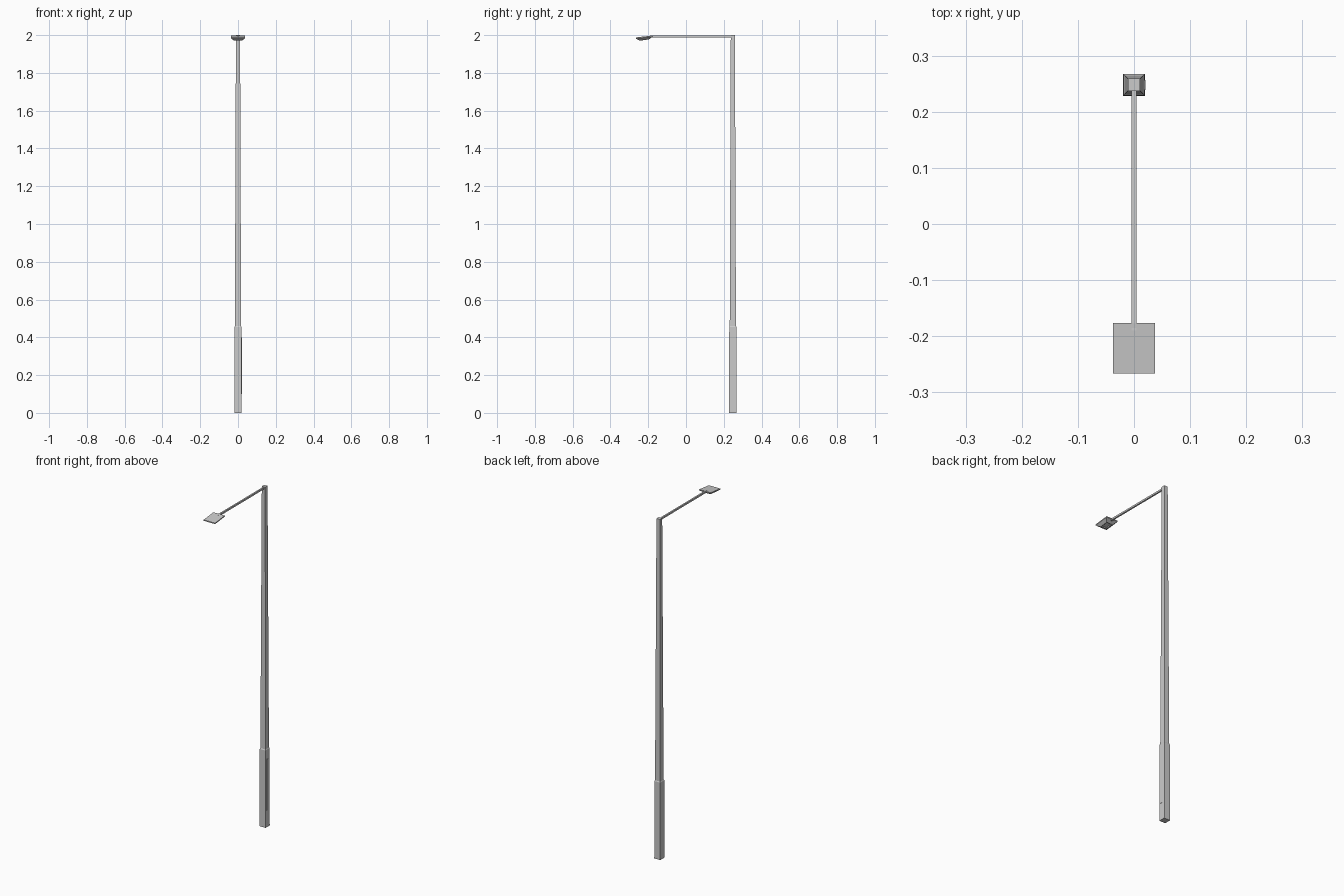
import bpy, bmesh

if "Cube" in bpy.data.objects:
    bpy.data.objects.remove(bpy.data.objects["Cube"])

POLE_Y = 0.248


def make_object(name, bm):
    bmesh.ops.recalc_face_normals(bm, faces=bm.faces)
    mesh = bpy.data.meshes.new(name)
    bm.to_mesh(mesh)
    bm.free()
    obj = bpy.data.objects.new(name, mesh)
    bpy.context.collection.objects.link(obj)
    return obj


def loft(name, rings):
    """Join rectangular rings: (centre y, z, half x, half y, front drop)."""
    bm = bmesh.new()
    loops = []
    for cy, z, hx, hy, drop in rings:
        loops.append([bm.verts.new((sx * hx, cy + sy * hy, z + (drop if sy > 0 else -drop)))
                      for sx, sy in ((-1, -1), (1, -1), (1, 1), (-1, 1))])
    for a, b in zip(loops, loops[1:]):
        for i in range(4):
            j = (i + 1) % 4
            bm.faces.new((a[i], a[j], b[j], b[i]))
    bm.faces.new(loops[0])
    bm.faces.new(loops[-1])
    return make_object(name, bm)


def box(name, lo, hi):
    cy = (lo[1] + hi[1]) / 2
    hy = (hi[1] - lo[1]) / 2
    obj = loft(name, [(cy, lo[2], (hi[0] - lo[0]) / 2, hy, 0),
                      (cy, hi[2], (hi[0] - lo[0]) / 2, hy, 0)])
    obj.location.x = (lo[0] + hi[0]) / 2
    return obj


# Square pole: wide base sleeve, small shoulder, long tapering shaft
loft("pole", [(POLE_Y, z, h, h, 0) for z, h in
              ((0, 0.0195), (0.455, 0.0190), (0.46, 0.0165), (2.0, 0.0110))])

# Thin access door on the base
box("access_door", (0.018, POLE_Y - 0.009, 0.10), (0.0202, POLE_Y + 0.009, 0.40))

# Horizontal arm
box("arm", (-0.0045, -0.19, 1.987), (0.0045, POLE_Y - 0.008, 1.997))

# Lamp head: slightly tilted plate, tapered underside and recessed lens
HEAD_Y = -0.221
loft("lamp_head", [
    (HEAD_Y, 1.993, 0.037, 0.045, 0.005),
    (HEAD_Y, 1.987, 0.037, 0.045, 0.005),
    (HEAD_Y, 1.974, 0.020, 0.024, 0.003),
    (HEAD_Y, 1.974, 0.016, 0.020, 0.003),
    (HEAD_Y, 1.979, 0.014, 0.018, 0.003),
])
